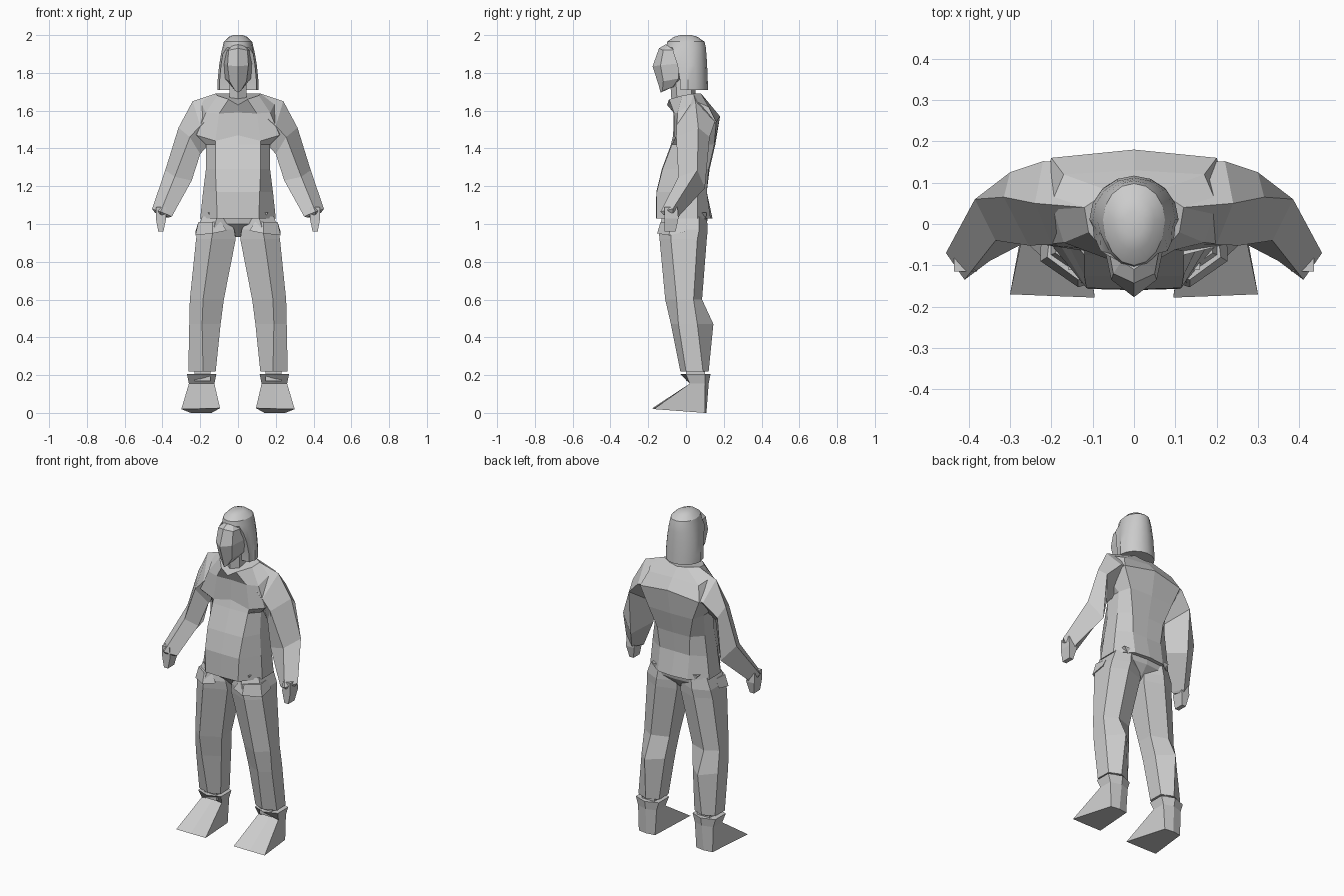
import bpy, bmesh, math

grey = bpy.data.materials.new("plain grey")
grey.diffuse_color = (0.6, 0.6, 0.6, 1)


def loft(name, rings, mirror=False, smooth=False):
    """Skin a stack of closed rings, capping both ends."""
    bm = bmesh.new()
    rows = [[bm.verts.new(p) for p in r] for r in rings]
    for a, b in zip(rows, rows[1:]):
        n = len(a)
        for i in range(n):
            j = (i + 1) % n
            bm.faces.new((a[i], a[j], b[j], b[i]))
    bm.faces.new(rows[0][::-1])
    bm.faces.new(rows[-1])
    bmesh.ops.recalc_face_normals(bm, faces=bm.faces)
    me = bpy.data.meshes.new(name)
    bm.to_mesh(me)
    bm.free()
    me.materials.append(grey)
    ob = bpy.data.objects.new(name, me)
    bpy.context.collection.objects.link(ob)
    if mirror:
        ob.modifiers.new("mirror", 'MIRROR').use_mirror_merge = False
    if smooth:
        bpy.context.view_layer.objects.active = ob
        ob.select_set(True)
        bpy.ops.object.shade_smooth_by_angle(angle=math.radians(30))
        ob.select_set(False)
    return ob


def sym(half):
    """Complete a half ring running from front centre to back centre."""
    return half + [(-x, y, z) for x, y, z in half[-2:0:-1]]


def level(z, pts):
    return [(x, y, z) for x, y in pts]


# Jacket body
loft("jacket_body", [sym(r) for r in (
    level(1.03, [(0, -.16), (.11, -.157), (.2, -.05), (.2, .06), (.1, .13), (0, .14)]),
    level(1.17, [(0, -.157), (.115, -.155), (.185, -.04), (.185, .06), (.1, .11), (0, .11)]),
    level(1.29, [(0, -.128), (.12, -.125), (.17, -.03), (.17, .06), (.11, .12), (0, .125)]),
    level(1.42, [(0, -.08), (.12, -.075), (.17, -.02), (.17, .07), (.15, .15), (0, .155)]),
    [(0, -.068, 1.47), (.12, -.065, 1.44), (.22, -.05, 1.47), (.24, .05, 1.5), (.2, .16, 1.54), (0, .18, 1.57)],
    [(0, -.065, 1.59), (.1, -.062, 1.585), (.17, -.045, 1.59), (.2, .05, 1.65), (.17, .12, 1.62), (0, .13, 1.63)],
    [(0, -.1, 1.63), (.05, -.09, 1.66), (.11, -.02, 1.68), (.12, .04, 1.69), (.06, .08, 1.69), (0, .085, 1.68)],
)])

# Sleeves: outer, front, inner and back corner of each ring
loft("sleeve", [
    [(.12, .04, 1.69), (.12, -.05, 1.59), (.13, .02, 1.42), (.18, .15, 1.55)],
    [(.24, .05, 1.65), (.2, -.05, 1.52), (.175, .01, 1.4), (.22, .152, 1.54)],
    [(.315, .065, 1.51), (.255, -.052, 1.46), (.2, 0, 1.37), (.3, .125, 1.46)],
    [(.385, .06, 1.285), (.335, -.04, 1.25), (.245, -.035, 1.23), (.305, .1, 1.19)],
    [(.455, -.07, 1.08), (.41, -.135, 1.065), (.35, -.09, 1.04), (.39, -.03, 1.05)],
    [(.44, -.07, 1.06), (.41, -.12, 1.05), (.365, -.09, 1.035), (.395, -.04, 1.035)],
], mirror=True)

# Hands
loft("hand", [
    level(z, [(a, -.115), (b, -.115), (b, c), (a, c)])
    for z, a, b, c in ((1.09, .385, .435, -.045), (1.03, .38, .435, -.04), (.96, .395, .422, -.055))
], mirror=True)

# Pelvis wedge
loft("pelvis", [sym(level(z, [(0, f), (w, f + .01), (w, b - .01), (0, b)]))
                for z, w, f, b in ((1.06, .16, -.12, .12), (1.0, .11, -.11, .11), (.93, .012, -.04, .05))])

# Trouser legs: inner front, front ridge, outer front, outer back, back, inner back
loft("trouser_leg", [
    level(1.04, [(.06, -.1), (.11, -.125), (.19, -.07), (.19, .07), (.11, .11), (.05, .08)]),
    level(.97, [(.02, -.09), (.13, -.145), (.215, -.08), (.215, .07), (.12, .115), (.015, .07)]),
    level(.92, [(.012, -.085), (.14, -.14), (.222, -.08), (.222, .06), (.13, .11), (.012, .07)]),
    level(.6, [(.075, -.05), (.185, -.11), (.255, -.05), (.255, .04), (.18, .085), (.078, .05)]),
    level(.47, [(.092, -.03), (.19, -.08), (.258, -.04), (.258, .06), (.18, .145), (.095, .07)]),
    level(.22, [(.118, .0), (.185, -.03), (.263, .0), (.26, .09), (.19, .12), (.12, .09)]),
], mirror=True)

# Pocket folds wrapping the hips
loft("pocket_fold", [
    level(1.01, [(.09, -.12), (.135, -.135), (.21, -.08), (.2, .0)]),
    [(.06, -.13, .965), (.135, -.153, .95), (.226, -.09, .94), (.225, .0, .96)],
], mirror=True)

# Ankles and shoes
loft("ankle", [level(z, [(.145, .0), (.23, .0), (.23, .1), (.145, .1)])
               for z in (.24, .17)], mirror=True)
loft("shoe", [
    level(.205, [(.115, .0), (.19, -.03), (.27, .0), (.27, .1), (.19, .13), (.115, .1)]),
    level(.155, [(.125, .02), (.195, .035), (.26, .02), (.255, .1), (.19, .12), (.13, .1)]),
    [(.095, -.178, .025), (.2, -.174, .022), (.3, -.17, .02), (.25, .1, .0), (.195, .108, .0), (.14, .1, .0)],
], mirror=True)

# Neck
loft("neck", [sym(level(z, [(0, f), (.045, f + .03), (.045, b - .02), (0, b)]))
              for z, f, b in ((1.62, -.075, .05), (1.78, -.085, .05))])

# Face
loft("face", [sym(r) for r in (
    [(0, -.135, 1.695), (.015, -.125, 1.705), (.03, -.07, 1.725), (0, -.04, 1.73)],
    [(0, -.145, 1.735), (.045, -.12, 1.755), (.068, -.04, 1.77), (0, .0, 1.77)],
    [(0, -.177, 1.835), (.055, -.135, 1.84), (.075, -.04, 1.85), (0, .0, 1.85)],
    [(0, -.143, 1.93), (.05, -.12, 1.92), (.065, -.04, 1.92), (0, .0, 1.92)],
    [(0, -.11, 1.95), (.03, -.09, 1.945), (.04, -.04, 1.95), (0, .0, 1.95)],
)])

# Hair: round bands, cut flat at the face below the fringe
bands = []
for z, w, front, back, face in ((1.71, .108, -.03, .117, True), (1.76, .108, -.032, .115, True),
                                (1.84, .1, -.045, .112, True), (1.9, .09, -.065, .108, True),
                                (1.935, .082, -.105, .105, False), (1.965, .075, -.1, .098, False),
                                (1.99, .05, -.065, .062, False), (2.0, .025, -.03, .03, False)):
    half = []
    mid = .01
    for i in range(9):
        a = math.pi * i / 8
        x, y = w * math.sin(a), -math.cos(a)
        y = mid + y * ((back - mid) if y > 0 else (mid - front))
        if face and i in (1, 2):
            x, y = w * (.55, .9)[i - 1], front
        half.append((x, y, z))
    bands.append(sym(half))
loft("hair", bands, smooth=True)
